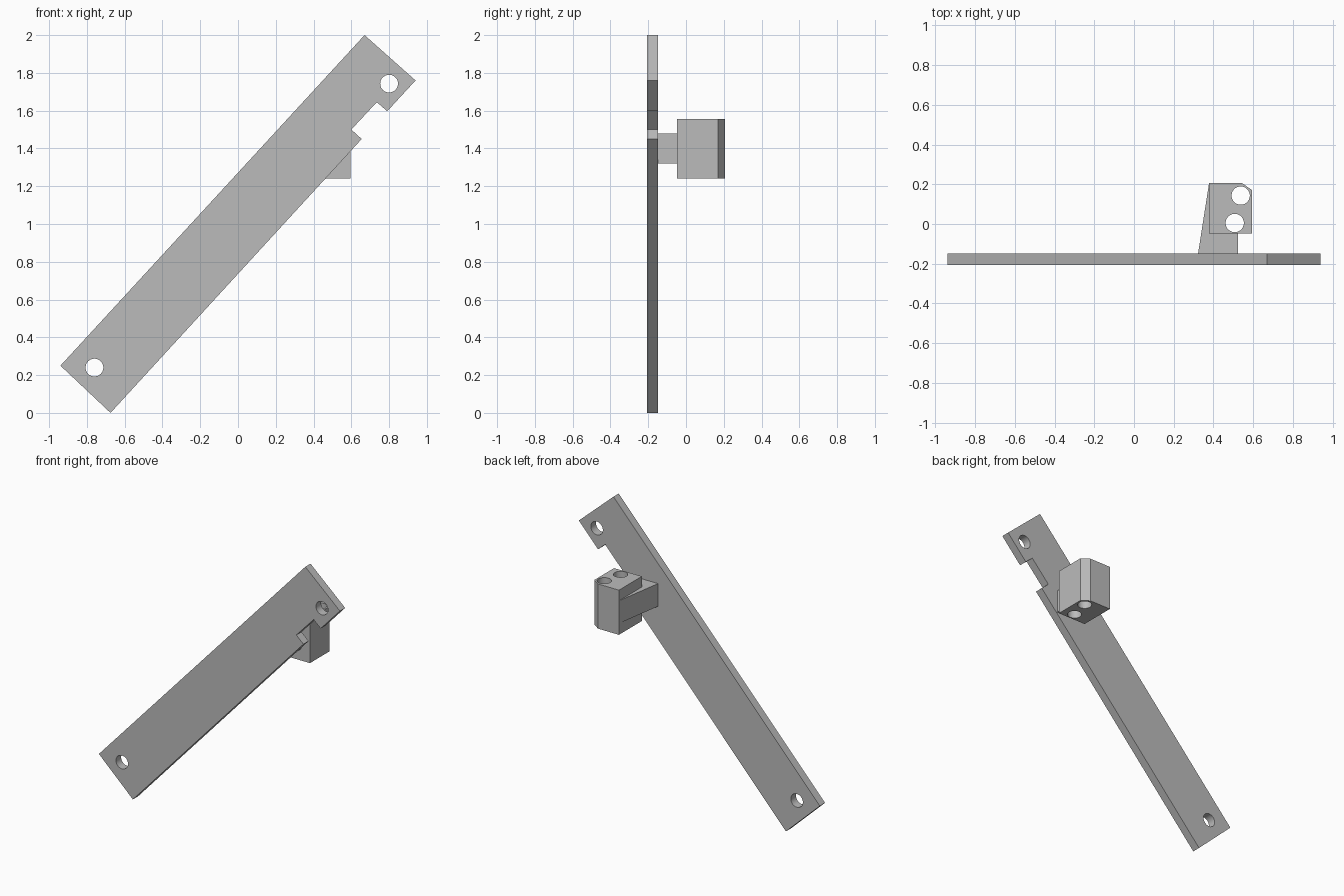
import bpy
from math import cos, sin, pi

cube = bpy.data.objects.get("Cube")
if cube:
    bpy.data.objects.remove(cube, do_unlink=True)

grey = bpy.data.materials.new("plain grey")
grey.use_nodes = True
COLOUR = (0.5, 0.5, 0.5, 1)
grey.diffuse_color = COLOUR
grey.node_tree.nodes["Principled BSDF"].inputs["Base Color"].default_value = COLOUR


def ring(centre, radius, count=40):
    return [(centre[0] + radius * cos(2 * pi * i / count),
             centre[1] + radius * sin(2 * pi * i / count)) for i in range(count)]


def slab(name, outline, low, high, holes=(), upright=False):
    """Extrude a flat outline with round holes; upright slabs lie in the xz plane."""
    curve = bpy.data.curves.new(name, "CURVE")
    curve.dimensions = "2D"
    curve.fill_mode = "BOTH"
    curve.extrude = (high - low) / 2
    for loop in [outline] + [ring(c, r) for c, r in holes]:
        spline = curve.splines.new("POLY")
        spline.points.add(len(loop) - 1)
        for point, (u, v) in zip(spline.points, loop):
            point.co = (u, v, 0, 1)
        spline.use_cyclic_u = True
    curve.materials.append(grey)
    obj = bpy.data.objects.new(name, curve)
    bpy.context.collection.objects.link(obj)
    middle = (low + high) / 2
    if upright:
        obj.rotation_euler.x = pi / 2
        obj.location.y = middle
    else:
        obj.location.z = middle
    bpy.ops.object.select_all(action="DESELECT")
    obj.select_set(True)
    bpy.context.view_layer.objects.active = obj
    bpy.ops.object.convert(target="MESH")
    bpy.ops.object.shade_smooth_by_angle()
    return bpy.context.object


# Long slanted plate with a notch and a hole near each end
slab("slanted_plate",
     [(-0.94, 0.25), (-0.675, 0), (0.655, 1.45), (0.6, 1.5),
      (0.735, 1.645), (0.79, 1.597), (0.94, 1.76), (0.67, 2)],
     -0.207, -0.149,
     [((-0.76, 0.24), 0.047), ((0.8, 1.743), 0.047)], upright=True)

# Block with one chamfered corner and two vertical holes
slab("holed_block",
     [(0.378, -0.048), (0.595, -0.048), (0.595, 0.17), (0.542, 0.207), (0.378, 0.207)],
     1.24, 1.555,
     [((0.507, 0.005), 0.046), ((0.537, 0.143), 0.046)])

# Tapered arm joining the block to the plate
slab("tapered_arm",
     [(0.322, -0.152), (0.524, -0.152), (0.524, -0.045), (0.384, -0.045), (0.378, 0.207)],
     1.32, 1.48)
